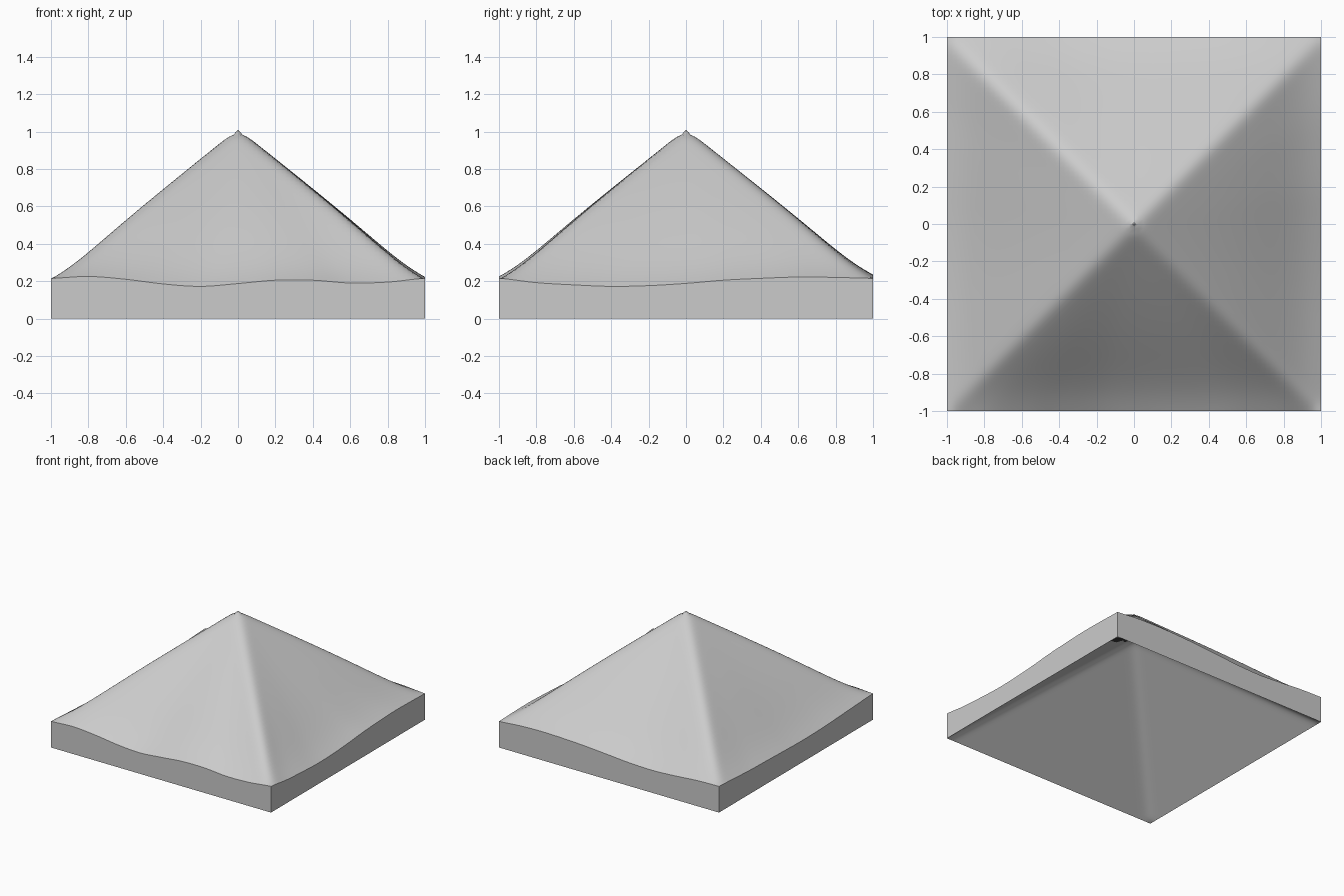
import bpy, bmesh, math

cube = bpy.data.objects.get("Cube")
if cube:
    bpy.data.objects.remove(cube)

N = 80                      # cells along each side
SKIRT, RISE, CORNER = 0.2, 0.8, 0.215

# Rim height changes, in hundredths, from one corner of a side to the next
RIM = {
    "front": [0, 1, -0.5, -3, -4.3, -2.8, -1, -1, -2.5, -2, 0],
    "left":  [0, -2.3, -3.5, -4.3, -3.9, -2.7, -1, 0, 0.7, 0.5, 0],
    "back":  [0, -0.5, -2, -3, -2.5, -1, 0.5, 1.5, 2, 1.5, 0],
    "right": [0, -1, -2, -3, -3.5, -3.5, -3, -2.5, -2, -1, 0],
}


def rim_wave(side, t):
    """Smooth curve through the rim samples, t from -1 to 1."""
    pts = RIM[side]
    u = (t + 1) / 2 * (len(pts) - 1)
    i = min(int(u), len(pts) - 2)
    f = u - i
    a, b, c, d = (pts[max(0, min(len(pts) - 1, i + k))] for k in (-1, 0, 1, 2))
    v = b + f * ((c - a) + f * ((2*a - 5*b + 4*c - d) + f * (3*(b - c) + d - a))) / 2
    return v / 100


def roof_top(x, y):
    d = max(abs(x), abs(y))
    if d < 1e-6:
        return SKIRT + RISE
    if abs(y) >= abs(x):
        wave = rim_wave("front" if y < 0 else "back", x / d)
    else:
        wave = rim_wave("left" if x > 0 else "right", y / d)
    flare = 0.018 * math.sin(math.pi * d ** 4)
    return CORNER + RISE * (1 - d) + wave * d * d - flare


def roof_under(x, y):
    return RISE * (1 - max(abs(x), abs(y)))


def height_grid(func, soften):
    """Sample a height function and soften its ridges, keeping the rim."""
    pos = [2 * i / N - 1 for i in range(N + 1)]
    g = [[func(x, y) for y in pos] for x in pos]
    for _ in range(soften):
        new = [row[:] for row in g]
        for i in range(1, N):
            for j in range(1, N):
                near = g[i-1][j] + g[i+1][j] + g[i][j-1] + g[i][j+1]
                new[i][j] = g[i][j] / 2 + near / 8
        g = new
    return g


def add_sheet(bm, g, flip):
    v = [[bm.verts.new((2 * i / N - 1, 2 * j / N - 1, g[i][j]))
          for j in range(N + 1)] for i in range(N + 1)]
    for i in range(N):
        for j in range(N):
            quad = [v[i][j], v[i+1][j], v[i+1][j+1], v[i][j+1]]
            bm.faces.new(quad[::-1] if flip else quad)
    return v


bm = bmesh.new()
# Sagging outer roof with a pointed peak
top_heights = height_grid(roof_top, 6)
top_heights[N // 2][N // 2] = 1.01
top = add_sheet(bm, top_heights, False)
# Hollow underside
under = add_sheet(bm, height_grid(roof_under, 6), True)


# Skirt walls around the rim
def rim_loop(v):
    return ([v[i][0] for i in range(N)] + [v[N][j] for j in range(N)] +
            [v[i][N] for i in range(N, 0, -1)] + [v[0][j] for j in range(N, 0, -1)])


hi, lo = rim_loop(top), rim_loop(under)
for k in range(len(hi)):
    n = (k + 1) % len(hi)
    bm.faces.new((lo[k], lo[n], hi[n], hi[k]))

mesh = bpy.data.meshes.new("canopy_roof")
bm.to_mesh(mesh)
bm.free()
canopy = bpy.data.objects.new("canopy_roof", mesh)
bpy.context.collection.objects.link(canopy)

# Plain grey cloth
cloth = bpy.data.materials.new("light_grey")
cloth.use_nodes = True
grey = (0.6, 0.6, 0.6, 1)
cloth.diffuse_color = grey
cloth.node_tree.nodes["Principled BSDF"].inputs["Base Color"].default_value = grey
mesh.materials.append(cloth)

bpy.ops.object.select_all(action="DESELECT")
canopy.select_set(True)
bpy.context.view_layer.objects.active = canopy
bpy.ops.object.shade_smooth_by_angle(angle=math.radians(35))
